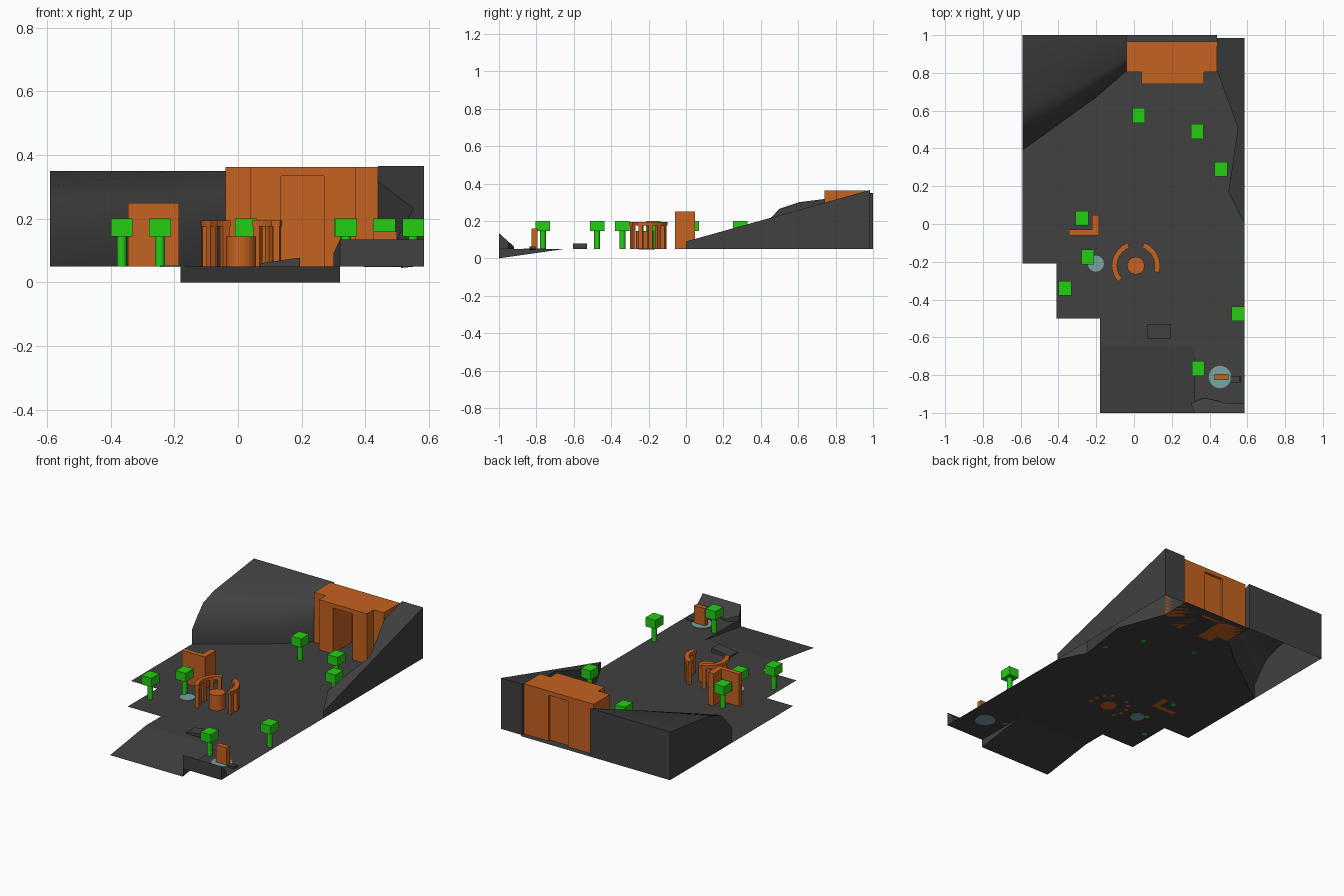
import bpy, bmesh, math
from mathutils import Matrix, Vector

cube = bpy.data.objects.get("Cube")
if cube:
    bpy.data.objects.remove(cube, do_unlink=True)

FLOOR = 0.05


def material(name, rgb):
    m = bpy.data.materials.new(name)
    m.use_nodes = True
    m.diffuse_color = (*rgb, 1)
    m.node_tree.nodes["Principled BSDF"].inputs["Base Color"].default_value = (*rgb, 1)
    return m


GREY = material("dark_grey", (0.052, 0.052, 0.052))
ORANGE = material("burnt_orange", (0.56, 0.122, 0.015))
GREEN = material("leaf_green", (0.018, 0.62, 0.007))
WATER = material("pale_teal", (0.19, 0.37, 0.37))


def finish(name, bm, mat, recalc=True, smooth=None):
    if recalc:
        bmesh.ops.recalc_face_normals(bm, faces=bm.faces)
    me = bpy.data.meshes.new(name)
    bm.to_mesh(me)
    bm.free()
    me.materials.append(mat)
    ob = bpy.data.objects.new(name, me)
    bpy.context.collection.objects.link(ob)
    if smooth:
        bpy.ops.object.select_all(action="DESELECT")
        ob.select_set(True)
        bpy.context.view_layer.objects.active = ob
        bpy.ops.object.shade_smooth_by_angle(angle=math.radians(smooth))
    return ob


def face(bm, pts):
    return bm.faces.new([bm.verts.new(p) for p in pts])


def add_box(bm, x0, x1, y0, y1, z0, z1, rot=None):
    c = Vector(((x0 + x1) / 2, (y0 + y1) / 2, (z0 + z1) / 2))
    m = Matrix.Translation(c) @ (rot or Matrix()) @ Matrix.Diagonal((x1 - x0, y1 - y0, z1 - z0, 1))
    bmesh.ops.create_cube(bm, size=1, matrix=m)


def add_cylinder(bm, x, y, r, z0, z1, sides):
    bmesh.ops.create_cone(bm, cap_ends=True, segments=sides, radius1=r, radius2=r,
                          depth=z1 - z0, matrix=Matrix.Translation((x, y, (z0 + z1) / 2)))


def prism(name, outline, z0, z1, mat):
    """Extruded flat outline."""
    bm = bmesh.new()
    f = face(bm, [(x, y, z0) for x, y in outline])
    new = bmesh.ops.extrude_face_region(bm, geom=[f])["geom"]
    bmesh.ops.translate(bm, vec=(0, 0, z1 - z0), verts=[v for v in new if isinstance(v, bmesh.types.BMVert)])
    return finish(name, bm, mat)


# Ground sheet, with the sunken driveway at the front
left_foot = [(-0.59, 0.39), (-0.2, 0.67), (-0.04, 0.81)]
right_foot = [(0.585, 0.0), (0.5, 0.17), (0.55, 0.51), (0.44, 0.81)]
outline = [(-0.59, -0.21), (-0.41, -0.21), (-0.41, -0.5), (-0.18, -0.5), (-0.18, -0.65),
           (0.32, -0.65), (0.32, -1), (0.585, -1)] + right_foot + [(0.44, 1), (-0.04, 1)] + left_foot[::-1]
bm = bmesh.new()
face(bm, [(x, y, FLOOR) for x, y in outline])
face(bm, [(-0.18, -1, 0), (0.32, -1, 0), (0.32, -0.65, FLOOR), (-0.18, -0.65, FLOOR)])
face(bm, [(0.32, -0.65, FLOOR), (0.32, -1, 0), (0.32, -1, FLOOR)])
finish("ground", bm, GREY, recalc=False)

# Left hill: upright bank, rounded shoulder, then a gentle rise
bm = bmesh.new()
steps = [(0, FLOOR), (0, 0.14), (0.08, 0.2), (0.18, 0.265), (0.35, 0.3), (1, 0.35), (1, FLOOR)]
cols = [[bm.verts.new((x, y + t * (1 - y), z)) for t, z in steps] for x, y in left_foot]
for a, b in zip(cols, cols[1:]):
    for i in range(len(steps) - 1):
        bm.faces.new((a[i], b[i], b[i + 1], a[i + 1]))
bm.faces.new(cols[0])
bm.faces.new(cols[-1][::-1])
finish("left_hill", bm, GREY, smooth=40)


def bank(name, foot, height):
    """Hollow bank: walls standing on the foot line, closed by a sloped top."""
    bm = bmesh.new()
    low = [bm.verts.new((x, y, FLOOR)) for x, y in foot]
    top = [bm.verts.new((x, y, height(x, y))) for x, y in foot]
    for i in range(len(foot)):
        j = (i + 1) % len(foot)
        bm.faces.new((low[i], low[j], top[j], top[i]))
    bmesh.ops.triangulate(bm, faces=[bm.faces.new(top)])
    return finish(name, bm, GREY)


bank("right_hill", right_foot + [(0.44, 0.985), (0.585, 0.985)], lambda x, y: 0.09 + 0.28 * y)
bank("front_mound", [(0.32, -1), (0.585, -1), (0.585, -0.95), (0.5, -0.95), (0.37, -0.92), (0.3, -0.95)],
     lambda x, y: 0.135 - 0.9 * (y + 1))

# Building with a deep front doorway
prism("building", [(-0.04, 0.965), (-0.04, 0.805), (0.04, 0.805), (0.04, 0.74), (0.135, 0.74),
                   (0.135, 0.965)], FLOOR, 0.335, ORANGE)
prism("building_side", [(0.44, 0.965), (0.44, 0.805), (0.37, 0.805), (0.37, 0.74), (0.27, 0.74),
                        (0.27, 0.965)], FLOOR, 0.335, ORANGE)
prism("roof", [(-0.04, 0.965), (-0.04, 0.805), (0.04, 0.805), (0.04, 0.74), (0.37, 0.74),
               (0.37, 0.805), (0.44, 0.805), (0.44, 0.965)], 0.335, 0.362, ORANGE)
bm = bmesh.new()
add_box(bm, 0.135, 0.27, 0.93, 0.95, FLOOR, 0.335)
finish("back_door", bm, ORANGE)

# Corner wall
prism("corner_wall", [(-0.345, -0.06), (-0.185, -0.06), (-0.185, 0.048), (-0.222, 0.048),
                      (-0.222, -0.03), (-0.345, -0.03)], FLOOR, 0.25, ORANGE)

# Round plinth and the two curved colonnades around it
CX, CY = 0.01, -0.22
bm = bmesh.new()
add_cylinder(bm, CX, CY, 0.047, FLOOR, 0.145, 12)
finish("plinth", bm, ORANGE, smooth=35)


def polar(r, deg):
    a = math.radians(deg)
    return CX + r * math.cos(a), CY + r * math.sin(a)


def colonnade(name, a0, a1, posts):
    n = 8
    angles = [a0 + (a1 - a0) * i / n for i in range(n + 1)]
    ring = [polar(0.128, a) for a in angles] + [polar(0.1, a) for a in reversed(angles)]
    prism(name + "_beam", ring, 0.175, 0.195, ORANGE)
    bm = bmesh.new()
    for i in range(posts):
        a = a0 + (a1 - a0) * (i + 0.3) / (posts - 0.4)
        x, y = polar(0.114, a)
        add_box(bm, x - 0.011, x + 0.011, y - 0.011, y + 0.011, FLOOR, 0.175,
                Matrix.Rotation(math.radians(a), 4, "Z"))
    finish(name + "_posts", bm, ORANGE)


colonnade("left_colonnade", 110, 222, 5)
colonnade("right_colonnade", -18, 70, 4)

# Ponds
for name, x, y, r in (("small_pond", -0.202, -0.21, 0.043), ("large_pond", 0.455, -0.81, 0.06)):
    bm = bmesh.new()
    add_cylinder(bm, x, y, r, FLOOR - 0.002, FLOOR + 0.003, 16)
    finish(name, bm, WATER)

# Upright marker in the large pond, and a tilted plank beside it
bm = bmesh.new()
add_box(bm, 0.425, 0.5, -0.825, -0.795, FLOOR, 0.16)
finish("marker", bm, ORANGE)
bm = bmesh.new()
add_box(bm, 0.512, 0.562, -0.838, -0.805, 0.048, 0.062, Matrix.Rotation(-0.1, 4, "Y"))
finish("plank", bm, GREY)

# Low wedge ramp
bm = bmesh.new()
add_box(bm, 0.07, 0.195, -0.605, -0.53, FLOOR, 0.078)
for v in bm.verts:
    if v.co.z > 0.06 and v.co.x < 0.1:
        v.co.z = 0.06
finish("wedge_ramp", bm, GREY)

# Trees
trees = [(0.025, 0.575), (0.335, 0.49), (0.46, 0.29), (-0.275, 0.03), (-0.245, -0.175),
         (-0.365, -0.34), (0.55, -0.475), (0.34, -0.765)]
for i, (x, y) in enumerate(trees, 1):
    bm = bmesh.new()
    add_cylinder(bm, x, y, 0.016, FLOOR, 0.15, 10)
    finish(f"tree_trunk_{i}", bm, GREEN, smooth=40)
    bm = bmesh.new()
    add_box(bm, x - 0.034, x + 0.034, y - 0.039, y + 0.039, 0.145, 0.2)
    finish(f"tree_crown_{i}", bm, GREEN)
